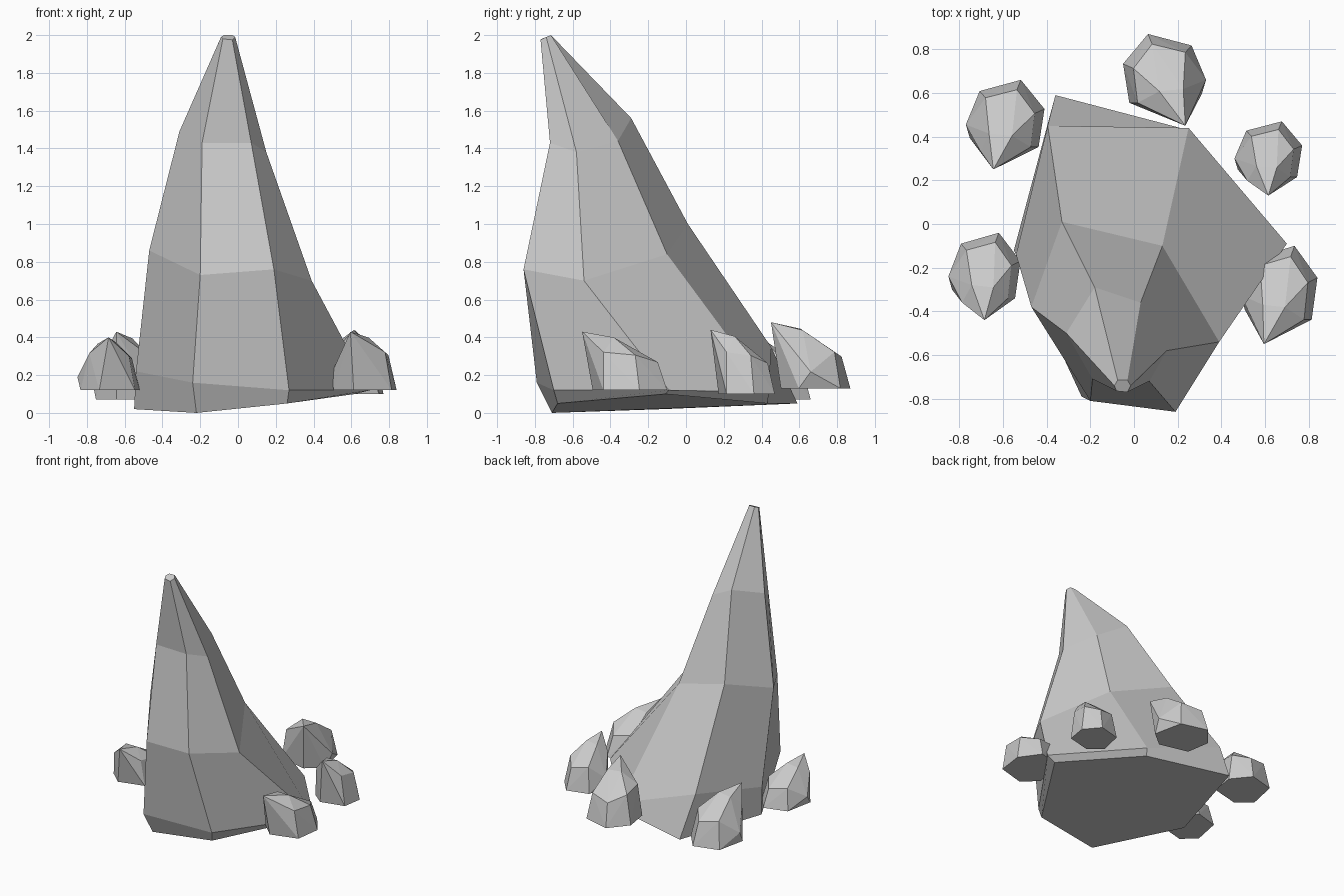
import bpy, bmesh
from mathutils import Vector

if "Cube" in bpy.data.objects:
    bpy.data.objects.remove(bpy.data.objects["Cube"])


def finish(bm, name):
    bmesh.ops.recalc_face_normals(bm, faces=bm.faces)
    mesh = bpy.data.meshes.new(name)
    bm.to_mesh(mesh)
    bm.free()
    obj = bpy.data.objects.new(name, mesh)
    bpy.context.collection.objects.link(obj)
    return obj


# Leaning spire: six ridges, each listed from base to tip
ridges = [
    [(-.22, -.71, 0), (-.24, -.79, .16), (-.20, -.81, .73), (-.19, -.71, 1.43), (-.08, -.765, 1.98)],
    [(.26, -.68, .05), (.27, -.70, .12), (.19, -.86, .76), (.07, -.72, 1.43), (-.03, -.77, 1.975)],
    [(.62, -.11, .10), (.70, -.09, .12), (.39, -.54, .70), (.15, -.58, 1.38), (-.015, -.74, 1.99)],
    [(.25, .43, .05), (.25, .44, .11), (.13, -.10, .84), (.03, -.36, 1.44), (-.03, -.715, 2.0)],
    [(-.36, .59, .05), (-.395, .45, .35), (-.33, .01, 1.0), (-.18, -.29, 1.56), (-.075, -.715, 2.0)],
    [(-.55, -.12, .02), (-.54, -.14, .22), (-.47, -.38, .86), (-.31, -.50, 1.49), (-.09, -.74, 1.99)],
]
bm = bmesh.new()
cols = [[bm.verts.new(p) for p in r] for r in ridges]
for i in range(6):
    a, b = cols[i], cols[(i + 1) % 6]
    for j in range(4):
        bm.faces.new((a[j], b[j], b[j + 1], a[j + 1]))
bm.faces.new([c[0] for c in reversed(cols)])
bm.faces.new([c[-1] for c in cols])
finish(bm, "main_spire")

# Boulder shape in unit space: flat base, shoulders, forward-leaning peak
base = [(-.9, -.3, 0), (-.3, -.75, 0), (.85, -.5, 0), (1, .35, 0), (.4, 1, 0), (-.65, .75, 0)]
shoulder = [(-1, .0, .25), (-.62, -.6, .7), (.65, -.5, .65), (.75, .25, .6), (.3, .78, .48), (-.5, .6, .55)]
crown = [(0, -1, 1), (.25, -.25, .9), (-.35, -.2, .88)]


def boulder(name, x0, x1, y0, y1, z0, z1, lean=0, flip=1):
    c = Vector(((x0 + x1) / 2, (y0 + y1) / 2, z0))
    s = Vector(((x1 - x0) / 2, (y1 - y0) / 2, z1 - z0))
    pts = base + shoulder + [(x + lean * -y, y, z) for x, y, z in crown]
    bm = bmesh.new()
    for x, y, z in pts:
        bm.verts.new((c.x + flip * x * s.x, c.y + y * s.y, c.z + z * s.z))
    res = bmesh.ops.convex_hull(bm, input=bm.verts)
    inside = [v for v in bm.verts if not v.link_faces]
    bmesh.ops.delete(bm, geom=inside, context='VERTS')
    finish(bm, name)


boulder("boulder_back_left", -.77, -.41, .25, .66, .07, .43, -.3)
boulder("boulder_back", -.05, .33, .45, .87, .13, .48, -.5, -1)
boulder("boulder_right", .46, .77, .13, .47, .10, .44)
boulder("boulder_front_right", .49, .84, -.55, -.10, .12, .43, -.4)
boulder("boulder_front_left", -.85, -.52, -.44, -.04, .12, .40)
